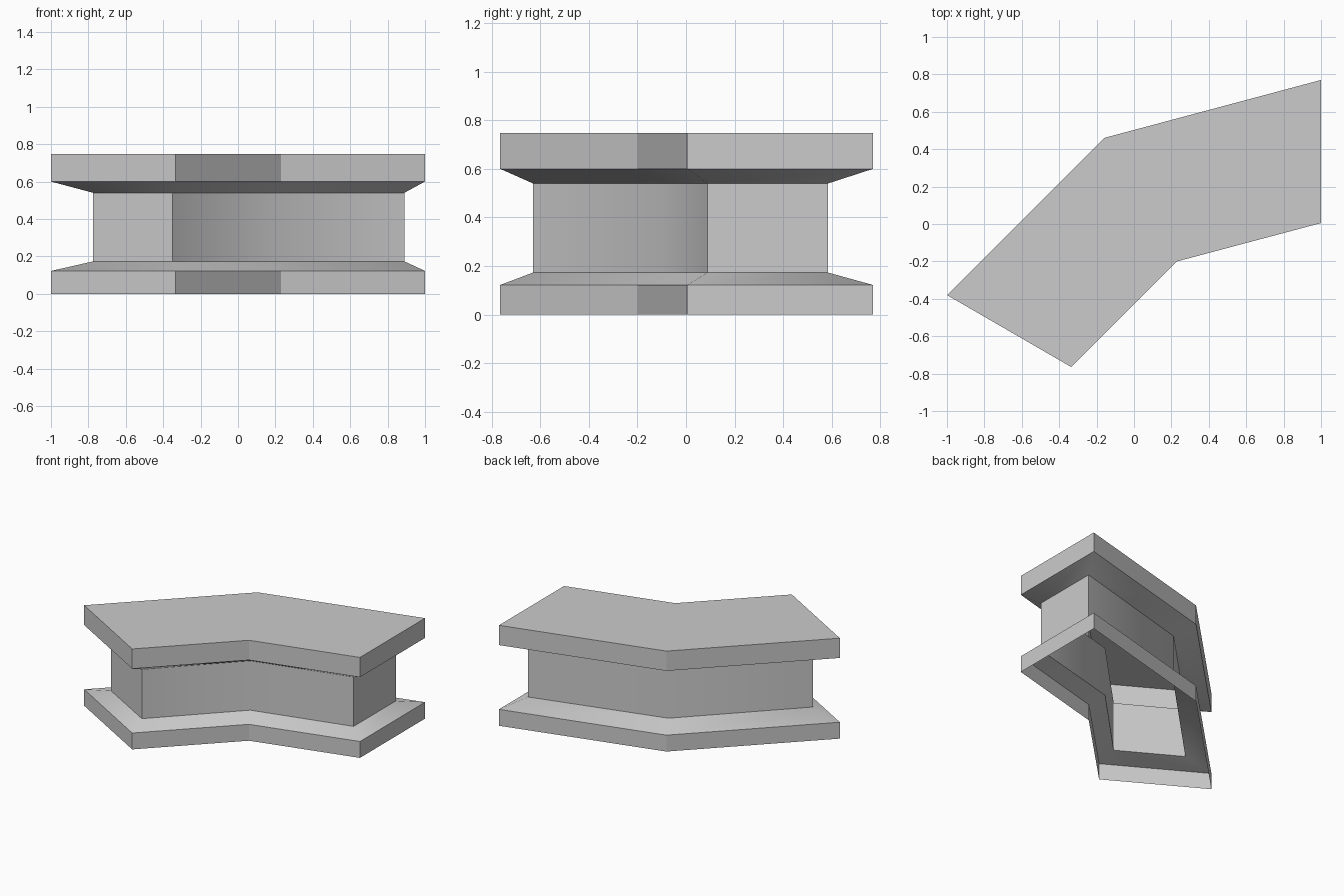
import bpy
import bmesh
import math

cube = bpy.data.objects.get("Cube")
if cube:
    bpy.data.objects.remove(cube, do_unlink=True)

# Single plain grey
grey = bpy.data.materials.new("plain grey")
grey.use_nodes = True
colour = (0.6, 0.6, 0.6, 1)
grey.diffuse_color = colour
grey.node_tree.nodes["Principled BSDF"].inputs["Base Color"].default_value = colour

# Bent plan outlines, counter-clockwise from the right end's front corner
OUTER = [(1, 0.005), (1, 0.77), (-0.16, 0.46), (-1, -0.38), (-0.335, -0.765), (0.23, -0.2)]
INNER = [(0.89, 0.088), (0.89, 0.585), (-0.08, 0.32), (-0.775, -0.385), (-0.35, -0.63), (0.17, -0.1)]


def loft(name, sections, cap=False):
    """Join stacked outlines into a wall; slopes and inner walls are smooth, outer walls flat."""
    bm = bmesh.new()
    rings = [[bm.verts.new((x, y, z)) for x, y in outline] for outline, z in sections]
    for i in range(len(rings) - 1):
        low, high = rings[i], rings[i + 1]
        flat = sections[i][0] is OUTER and sections[i + 1][0] is OUTER
        for j in range(len(low)):
            k = (j + 1) % len(low)
            face = bm.faces.new((low[j], low[k], high[k], high[j]))
            face.smooth = not flat
    if cap:
        bm.faces.new(rings[-1])
    bm.normal_update()
    # Keep end corners and rims crisp
    for edge in bm.edges:
        if len(edge.link_faces) == 2 and edge.calc_face_angle() > math.radians(40):
            edge.smooth = False
    mesh = bpy.data.meshes.new(name)
    bm.to_mesh(mesh)
    bm.free()
    mesh.materials.append(grey)
    obj = bpy.data.objects.new(name, mesh)
    bpy.context.collection.objects.link(obj)
    return obj


# Base flange, open underneath, sloping in to the wall
loft("base_flange", [(OUTER, 0), (OUTER, 0.122), (INNER, 0.173)])
# Recessed wall
loft("recessed_wall", [(INNER, 0.173), (INNER, 0.54)])
# Top flange with closed top
loft("top_flange", [(INNER, 0.54), (OUTER, 0.6), (OUTER, 0.747)], cap=True)
